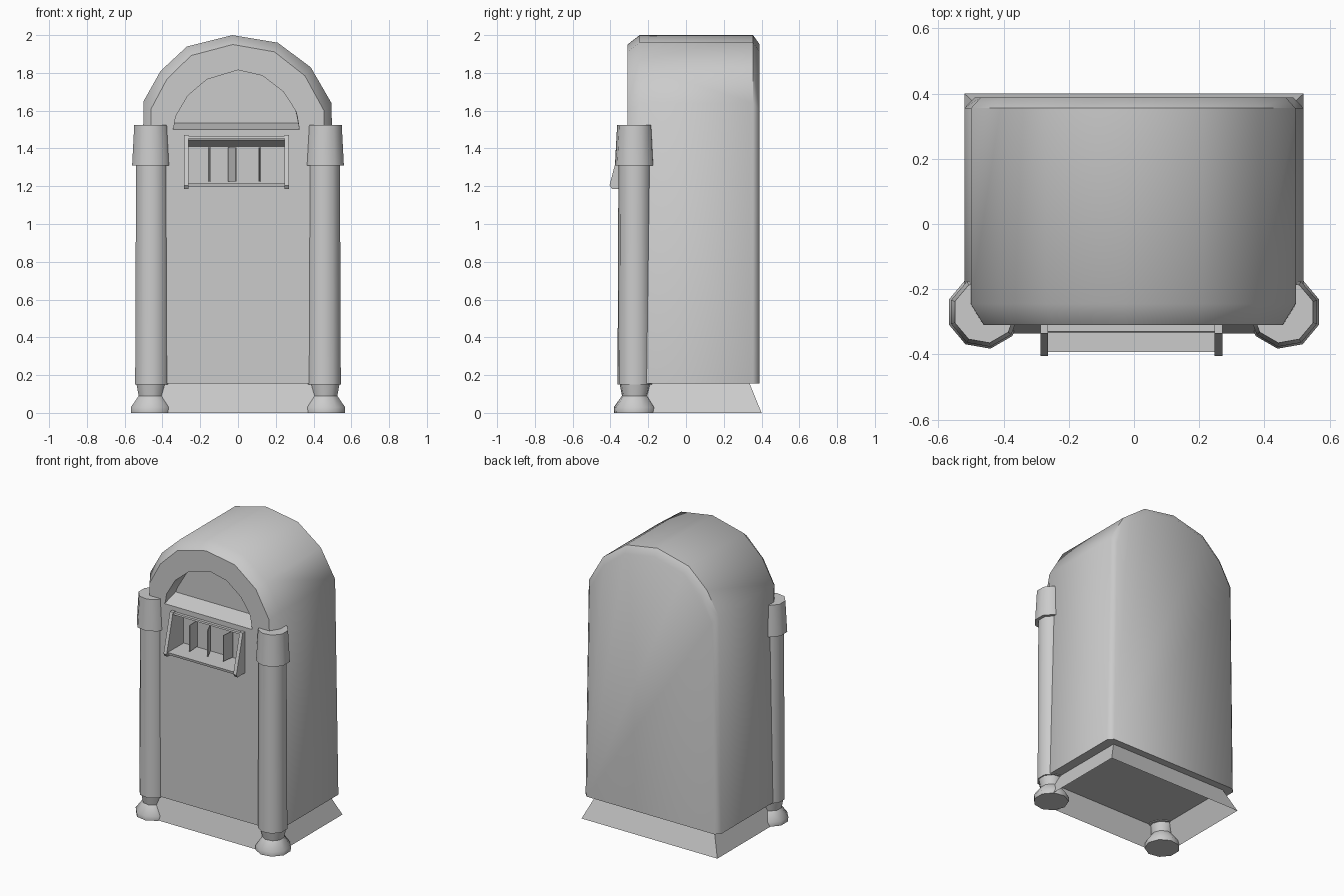
import bpy, bmesh, math
from mathutils import Matrix

cube = bpy.data.objects.get("Cube")
if cube:
    bpy.data.objects.remove(cube, do_unlink=True)

grey = bpy.data.materials.new("plain_grey")
grey.use_nodes = True
colour = (0.6, 0.6, 0.6, 1)
grey.diffuse_color = colour
grey.node_tree.nodes["Principled BSDF"].inputs["Base Color"].default_value = colour


def finish(name, bm):
    bmesh.ops.recalc_face_normals(bm, faces=bm.faces)
    mesh = bpy.data.meshes.new(name)
    bm.to_mesh(mesh)
    bm.free()
    mesh.materials.append(grey)
    obj = bpy.data.objects.new(name, mesh)
    bpy.context.collection.objects.link(obj)
    return obj


def smooth(obj, degrees):
    bpy.ops.object.select_all(action='DESELECT')
    obj.select_set(True)
    bpy.context.view_layer.objects.active = obj
    bpy.ops.object.shade_smooth_by_angle(angle=math.radians(degrees))


def loft(name, rings, caps=True):
    """Skin a row of closed rings with equal point counts."""
    bm = bmesh.new()
    rows = [[bm.verts.new(p) for p in ring] for ring in rings]
    n = len(rows[0])
    for a, b in zip(rows, rows[1:]):
        for i in range(n):
            j = (i + 1) % n
            bm.faces.new((a[i], a[j], b[j], b[i]))
    if caps:
        bm.faces.new(rows[0])
        bm.faces.new(rows[-1])
    return finish(name, bm)


def side_prism(name, profile, x0, x1):
    """Extrude a (y, z) profile across x."""
    return loft(name, [[(x, y, z) for y, z in profile] for x in (x0, x1)])


def cut(obj, cutter):
    mod = obj.modifiers.new("cut", 'BOOLEAN')
    mod.operation = 'DIFFERENCE'
    mod.solver = 'EXACT'
    mod.object = cutter
    bpy.context.view_layer.objects.active = obj
    bpy.ops.object.modifier_apply(modifier=mod.name)
    bpy.data.objects.remove(cutter, do_unlink=True)


# Arched cabinet with chamfered front and back rims
BASE = 0.155
arch = [(-0.52, BASE), (-0.5, 1.65), (-0.41, 1.81), (-0.27, 1.94), (-0.03, 2.0),
        (0.21, 1.96), (0.385, 1.83), (0.495, 1.64), (0.52, BASE)]
cabinet = loft("cabinet", [
    [(x * kx, y, BASE + (z - BASE) * kz) for x, z in arch]
    for y, kx, kz in [(-0.31, 0.92, 0.973), (-0.245, 1, 1), (0.355, 1, 1), (0.388, 0.94, 0.975)]])

# Arched window recess with a sloping sill
window = [(-0.345, 1.5), (-0.33, 1.57), (-0.265, 1.68), (-0.165, 1.765), (0, 1.815),
          (0.13, 1.785), (0.24, 1.7), (0.305, 1.6), (0.325, 1.5)]
cut(cabinet, loft("window_cutter", [
    [(x, y, sill if z == 1.5 else z) for x, z in window]
    for y, sill in [(-0.39, 1.476), (-0.19, 1.535)]]))

# Selector recess with a sloping ceiling
cut(cabinet, side_prism("selector_cutter",
    [(-0.42, 1.215), (-0.22, 1.215), (-0.22, 1.41), (-0.33, 1.453), (-0.42, 1.453)],
    -0.262, 0.247))
smooth(cabinet, 48)

# Selector frame: wedge cheeks, top rail, bottom rail
wedge = [(-0.3, 1.47), (-0.335, 1.47), (-0.405, 1.205), (-0.392, 1.185), (-0.3, 1.185)]
for side, x in (("right", -0.287), ("left", 0.247)):
    side_prism("selector_cheek_" + side, wedge, x, x + 0.024)
side_prism("selector_top_rail",
           [(-0.3, 1.453), (-0.332, 1.453), (-0.33, 1.465), (-0.3, 1.465)], -0.265, 0.25)
side_prism("selector_bottom_rail",
           [(-0.3, 1.198), (-0.39, 1.198), (-0.393, 1.215), (-0.3, 1.215)], -0.265, 0.25)

# Upright dividers inside the selector
for i, (x, turn) in enumerate([(-0.15, 4), (-0.03, 25), (0.115, -6)]):
    bm = bmesh.new()
    bmesh.ops.create_cube(bm, size=1, matrix=Matrix.Translation((x, -0.275, 1.315))
                          @ Matrix.Rotation(math.radians(turn), 4, 'Z')
                          @ Matrix.Diagonal((0.006, 0.09, 0.18, 1)))
    finish(f"selector_divider_{i + 1}", bm)

# Hollow flared skirt under the cabinet
loft("base_skirt", [[(-w, f, z), (w, f, z), (w, b, z), (-w, b, z)]
     for w, f, b, z in [(0.52, -0.335, 0.4, 0), (0.45, -0.295, 0.335, 0.16)]], caps=False)


# Turned front columns: foot, shaft and collar
def turned(name, x, profile, sides=9):
    angles = [math.tau * (i + 0.5) / sides for i in range(sides)]
    if x < 0:
        angles = [math.pi - a for a in angles]
    obj = loft(name, [[(x + r * math.cos(a), -0.27 + r * math.sin(a), z) for a in angles]
                      for r, z in profile])
    smooth(obj, 45)


for side, s in (("right", -1), ("left", 1)):
    turned("foot_" + side, s * 0.46,
           [(0.112, 0), (0.114, 0.03), (0.07, 0.09), (0.082, 0.15)])
    turned("shaft_" + side, s * 0.456, [(0.094, 0.15), (0.089, 1.33)])
    turned("collar_" + side, s * 0.459, [(0.108, 1.31), (0.096, 1.525)])
